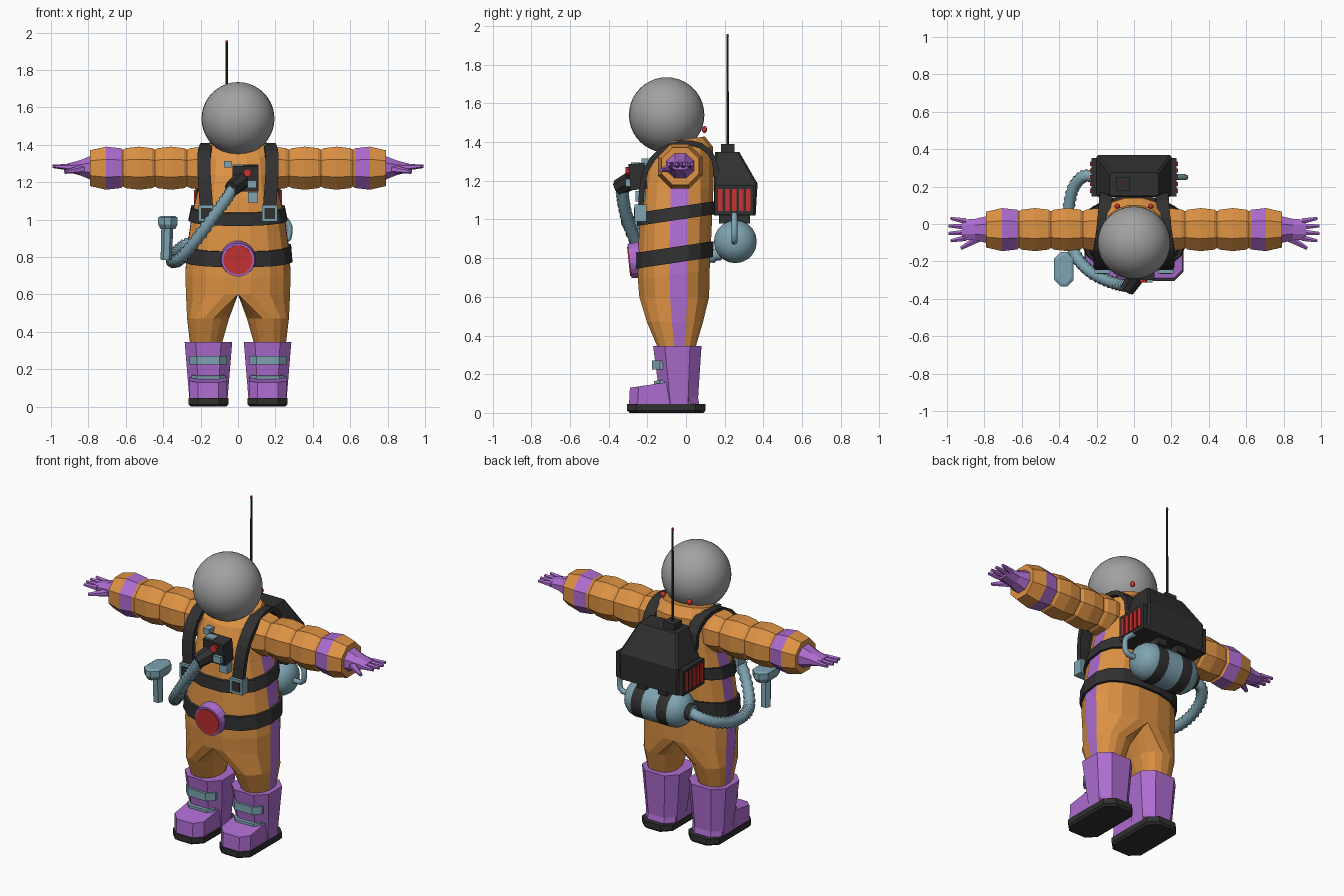
import bpy, bmesh, math
from mathutils import Vector, Matrix

cube = bpy.data.objects.get("Cube")
if cube:
    bpy.data.objects.remove(cube, do_unlink=True)


def make_mat(name, *rgb):
    m = bpy.data.materials.new(name)
    m.use_nodes = True
    m.diffuse_color = (*rgb, 1)
    m.node_tree.nodes["Principled BSDF"].inputs["Base Color"].default_value = (*rgb, 1)
    return m


ORANGE = make_mat("suit orange", .73, .29, .058)
PURPLE = make_mat("trim purple", .42, .15, .63)
STEEL = make_mat("steel blue", .21, .37, .44)
BLACK = make_mat("dark rubber", .03, .03, .03)
RED = make_mat("signal red", .6, .032, .032)
GREY = make_mat("visor grey", .36, .36, .36)


def finish(name, bm, mats, smooth=False):
    bmesh.ops.recalc_face_normals(bm, faces=bm.faces[:])
    me = bpy.data.meshes.new(name)
    bm.to_mesh(me)
    bm.free()
    for m in mats:
        me.materials.append(m)
    ob = bpy.data.objects.new(name, me)
    bpy.context.collection.objects.link(ob)
    if smooth:
        for o in bpy.context.selected_objects:
            o.select_set(False)
        ob.select_set(True)
        bpy.context.view_layer.objects.active = ob
        bpy.ops.object.shade_smooth_by_angle(angle=math.radians(40))
    return ob


def loft(name, rings, *mats, rule=None, smooth=False):
    """Skin closed rings; rule(row, column) picks the material."""
    bm = bmesh.new()
    vs = [[bm.verts.new(p) for p in r] for r in rings]
    n = len(vs[0])
    for i in range(len(vs) - 1):
        for k in range(n):
            j = (k + 1) % n
            f = bm.faces.new((vs[i][k], vs[i][j], vs[i + 1][j], vs[i + 1][k]))
            f.material_index = rule(i, k) if rule else 0
    bm.faces.new(vs[0])
    bm.faces.new(vs[-1])
    return finish(name, bm, mats, smooth)


def box(name, c, size, mat, tilt=0):
    bm = bmesh.new()
    m = Matrix.Translation(c) @ Matrix.Rotation(tilt, 4, 'X') @ Matrix.Diagonal((*size, 1))
    bmesh.ops.create_cube(bm, size=1, matrix=m)
    return finish(name, bm, [mat])


def tube(name, a, b, r0, r1, mat, n=8, smooth=False):
    a, b = Vector(a), Vector(b)
    q = (b - a).to_track_quat('Z', 'Y')
    circ = [(math.cos((k + .5) * math.tau / n), math.sin((k + .5) * math.tau / n)) for k in range(n)]
    return loft(name, [[p + q @ Vector((c * r, s * r, 0)) for c, s in circ]
                       for p, r in ((a, r0), (b, r1))], mat, smooth=smooth)


def ball(name, c, scale, mat, u, v):
    bm = bmesh.new()
    bmesh.ops.create_uvsphere(bm, u_segments=u, v_segments=v, radius=1,
                              matrix=Matrix.Translation(c) @ Matrix.Diagonal((*scale, 1)))
    return finish(name, bm, [mat], True)


def plan(cx, hx, y0, y1, ch, z, slope=0):
    """Chamfered rectangle in plan, rising with y by slope."""
    pts = [(hx, y0 + ch), (hx, y1 - ch), (hx - ch, y1), (ch - hx, y1),
           (-hx, y1 - ch), (-hx, y0 + ch), (ch - hx, y0), (hx - ch, y0)]
    return [Vector((cx + x, y, z + slope * (y - y0))) for x, y in pts]


def spline(pts, steps):
    """Catmull-Rom samples through the points."""
    p = [Vector(q) for q in pts]
    p = [2 * p[0] - p[1]] + p + [2 * p[-1] - p[-2]]
    out = []
    for i in range(1, len(p) - 2):
        a, b, c, d = p[i - 1:i + 3]
        for s in range(steps):
            t = s / steps
            out.append(.5 * (2 * b + (c - a) * t + (2 * a - 5 * b + 4 * c - d) * t * t
                             + (3 * b - a - 3 * c + d) * t ** 3))
    return out + [p[-2]]


def pipe(name, pts, r, mat, ribs=False):
    cu = bpy.data.curves.new(name, 'CURVE')
    cu.dimensions = '3D'
    cu.bevel_depth = r
    cu.bevel_resolution = 2
    cu.use_fill_caps = True
    sp = cu.splines.new('POLY')
    sp.points.add(len(pts) - 1)
    for i, q in enumerate(pts):
        sp.points[i].co = (*q, 1)
        sp.points[i].radius = .78 if ribs and i % 2 else 1
    cu.materials.append(mat)
    bpy.context.collection.objects.link(bpy.data.objects.new(name, cu))


# Body cross-section: 16 columns, columns 7 and 15 face sideways
SIDES, MID_Y = 16, -.03
DIRS = []
for k in range(SIDES):
    a = (k + .5) * math.tau / SIDES
    DIRS.append([math.copysign(abs(w) ** .86, w) for w in (math.cos(a), math.sin(a))])

# height, half width, front depth, back depth
BODY = [(.6, .283, .215, .152), (.72, .286, .222, .155), (.86, .275, .222, .162),
        (1.03, .25, .212, .17), (1.15, .22, .202, .175), (1.26, .2, .182, .175),
        (1.35, .192, .14, .172), (1.41, .155, .08, .13)]


def body_ring(z, grow=0):
    i = next(j for j in range(len(BODY) - 1) if z <= BODY[j + 1][0])
    lo, hi = BODY[i], BODY[i + 1]
    t = (z - lo[0]) / (hi[0] - lo[0])
    rx, f, b = [l + (h - l) * t + grow for l, h in zip(lo[1:], hi[1:])]
    lean = .15 * min(1, (z - .6) / .12)
    ring = []
    for c, s in DIRS:
        y = s * (f if s < 0 else b)
        ring.append(Vector((rx * c, MID_Y + y, z + lean * y)))
    return ring


loft("torso", [body_ring(b[0]) for b in BODY], ORANGE, PURPLE,
     rule=lambda i, k: int(k in (7, 15) and i < 5))
for name, z0, z1 in (("waist_belt", .78, .862), ("chest_belt", 1.0, 1.068)):
    loft(name, [body_ring(z0, .014), body_ring(z1, .014)], BLACK)

# Helmet with rear lamps
ball("helmet", (0, -.1, 1.54), (.195, .195, .195), GREY, 32, 20)

for s, side in ((1, "left"), (-1, "right")):
    # Trouser leg, D-shaped at the crotch
    rings = [[Vector((s * max(.283 * c, 0), MID_Y + d * (.215 if d < 0 else .152), .6)) for c, d in DIRS]]
    for z, cx, rx, f, b in ((.47, .16, .114, .175, .12), (.33, .172, .085, .115, .078)):
        rings.append([Vector((s * (cx + rx * c), MID_Y + d * (f if d < 0 else b), z)) for c, d in DIRS])
    loft(side + "_trouser_leg", rings, ORANGE, PURPLE, rule=lambda i, k: int(k == 15))

    # Boot
    x = s * .158
    loft(side + "_boot_shaft", [plan(x, .102, -.13, .06, .05, .04), plan(x, .127, -.17, .08, .06, .345)], PURPLE)
    loft(side + "_boot_foot", [plan(x, .1, -.295, .07, .045, .04), plan(x, .1, -.29, .04, .045, .13, .15)], PURPLE)
    loft(side + "_boot_sole", [plan(x, .095, -.29, .09, .05, 0), plan(x, .106, -.305, .1, .05, .012),
                               plan(x, .106, -.305, .1, .05, .045)], BLACK)
    loft(side + "_upper_boot_strap", [plan(x, .1, -.175, -.08, .04, z) for z in (.225, .272)], STEEL)
    loft(side + "_lower_boot_strap", [plan(x, .09, -.165, -.08, .03, z, .1) for z in (.135, .165)], STEEL)

    # Padded sleeve with a coloured wrist band
    sleeve = [(.13, .1), (.2, .114), (.255, .107), (.273, .098)]
    for x0 in (.273, .444):
        sleeve += [(x0 + .015, .107), (x0 + .085, .115), (x0 + .156, .107), (x0 + .171, .098)]
    sleeve += [(.625, .106), (.705, .115), (.79, .096)]
    rings = []
    for ax, r in sleeve:
        r /= math.cos(math.pi / 8)
        rings.append([Vector((s * ax, MID_Y + r * math.cos((k + .5) * math.pi / 4),
                              1.275 + r * math.sin((k + .5) * math.pi / 4))) for k in range(8)])
    loft(side + "_sleeve", rings, ORANGE, PURPLE, rule=lambda i, k: int(i == len(sleeve) - 3))

    # Glove
    rings = []
    for gx, ry, rz in ((.785, .078, .07), (.85, .062, .042), (.92, .058, .022)):
        rings.append([Vector((s * gx, MID_Y + ry * math.cos((k + .5) * math.pi / 4),
                              1.277 + rz * math.sin((k + .5) * math.pi / 4))) for k in range(8)])
    loft(side + "_glove_palm", rings, PURPLE)
    for i in range(4):
        v = i - 1.5
        tip = .998 - .012 * abs(v)
        tube(f"{side}_finger_{i + 1}", (s * .9, MID_Y + v * .03, 1.28),
             (s * tip, MID_Y + v * .04, 1.285), .018, .009, PURPLE, 6)
    tube(side + "_thumb", (s * .83, -.075, 1.27), (s * .925, -.13, 1.255), .024, .01, PURPLE, 6)

    # Shoulder harness and buckle
    path = spline([(.165, -.235, 1.03), (.175, -.228, 1.15), (.182, -.205, 1.26), (.18, -.13, 1.355),
                   (.165, -.02, 1.395), (.155, .08, 1.38), (.15, .145, 1.31), (.15, .155, 1.22)], 2)
    rings = []
    for i, q in enumerate(path):
        t = path[min(i + 1, len(path) - 1)] - path[max(i - 1, 0)]
        nrm = Vector((0, -t.z, t.y)).normalized() * .014
        w = Vector((.035, 0, 0))
        rings.append([Vector((s * v.x, v.y, v.z)) for v in (q + w + nrm, q - w + nrm, q - w - nrm, q + w - nrm)])
    loft(side + "_harness_strap", rings, BLACK)
    box(side + "_buckle", (s * .17, -.235, 1.033), (.085, .06, .088), STEEL)
    box(side + "_buckle_slot", (s * .17, -.264, 1.033), (.055, .008, .058), BLACK)
    ball(side + "_rear_lamp", (s * .09, .095, 1.465), (.016, .014, .018), RED, 12, 8)

    # Pack side grille
    box(side + "_grille_frame", (s * .205, .25, 1.1), (.045, .205, .155), BLACK)
    for i in range(5):
        box(f"{side}_grille_slat_{i + 1}", (s * .229, .178 + .036 * i, 1.1), (.01, .023, .115), RED)
    box(side + "_tank_bracket", (s * .07, .25, 1.01), (.06, .16, .06), BLACK)

# Belt emblem
tube("emblem_rim", (0, -.22, .793), (0, -.292, .785), .097, .09, PURPLE, 20)
tube("emblem_face", (0, -.25, .789), (0, -.297, .784), .078, .078, RED, 20)

# Chest control unit
box("control_box", (.04, -.25, 1.222), (.14, .085, .135), BLACK, .1)
tube("control_knob", (.05, -.28, 1.25), (.05, -.312, 1.25), .021, .021, RED, 10)
for i, (bx, by, bz, w, h) in enumerate([(-.055, -.205, 1.297, .04, .035), (0, -.26, 1.28, .06, .03),
                                        (.075, -.288, 1.19, .05, .04), (.08, -.235, 1.12, .055, .055)]):
    box(f"control_switch_{i + 1}", (bx, by, bz), (w, .05, h), STEEL)
tube("hose_socket", (.015, -.275, 1.205), (-.035, -.35, 1.165), .05, .042, BLACK)

# Air hose from tank to chest
hose = spline([(-.2, .25, .885), (-.27, .255, .87), (-.325, .19, .83), (-.35, .07, .79), (-.345, -.06, .775),
               (-.31, -.17, .79), (-.24, -.25, .87), (-.15, -.3, .99), (-.07, -.325, 1.1), (-.025, -.33, 1.17)], 8)
pipe("air_hose", hose, .036, STEEL, True)

# Air tank with two bands
tank = [(-.225, .045), (-.2, .05), (-.185, .08), (-.155, .102), (-.12, .111), (-.05, .111), (.05, .111),
        (.12, .111), (.155, .102), (.185, .08), (.205, .045), (.21, .01)]
loft("air_tank", [[Vector((tx, .255 + r * math.cos(k * math.tau / 20), .885 + r * math.sin(k * math.tau / 20)))
                   for k in range(20)] for tx, r in tank], STEEL, BLACK,
     rule=lambda i, k: int(i in (0, 4, 6)), smooth=True)
pipe("tank_valve", [(.18, .25, .885), (.25, .25, .885), (.27, .25, .9), (.275, .25, .925),
                    (.275, .25, .965), (.262, .25, .99), (.2, .25, 1.04)], .016, STEEL)

# Backpack and antenna
loft("backpack", [plan(0, .2, .145, .36, .01, 1.02), plan(0, .2, .145, .37, .01, 1.185),
                  plan(0, .13, .15, .275, .01, 1.35)], BLACK)
box("antenna_base", (-.06, .215, 1.365), (.075, .07, .05), BLACK)
tube("antenna", (-.06, .215, 1.38), (-.06, .215, 1.945), .007, .006, BLACK)
tube("antenna_tip", (-.06, .215, 1.945), (-.06, .215, 1.958), .007, .006, RED)

# Hand tool beside the hip
loft("tool_head", [plan(-.375, .04, -.32, -.165, .03, .95), plan(-.375, .052, -.335, -.15, .035, .975),
                   plan(-.375, .052, -.335, -.15, .035, 1.01), plan(-.375, .04, -.32, -.165, .03, 1.018)], STEEL)
tube("tool_handle", (-.378, -.235, .96), (-.384, -.225, .785), .032, .03, STEEL, 6)
